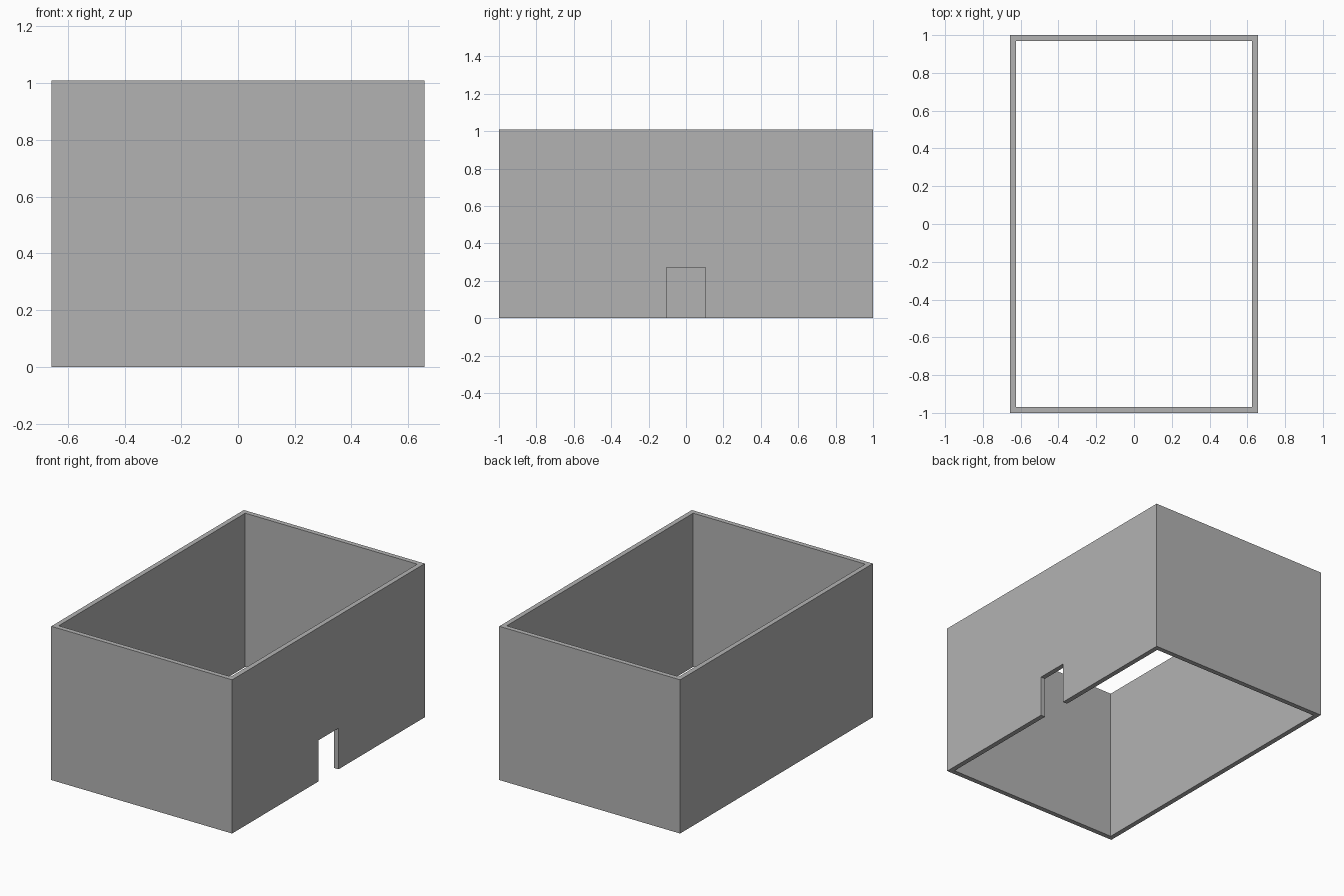
import bpy

if "Cube" in bpy.data.objects:
    bpy.data.objects.remove(bpy.data.objects["Cube"])

W, D, H = 1.315, 2.0, 1.01      # outer width, depth, height
T = 0.032                       # wall thickness
DOOR_W, DOOR_H = 0.21, 0.27

grey = bpy.data.materials.new("wall grey")
grey.diffuse_color = (0.45, 0.45, 0.45, 1)
grey.use_nodes = True
grey.node_tree.nodes["Principled BSDF"].inputs["Base Color"].default_value = grey.diffuse_color


def box(name, size, centre):
    bpy.ops.mesh.primitive_cube_add(size=1, location=centre)
    ob = bpy.context.object
    ob.name = name
    ob.scale = size
    bpy.ops.object.transform_apply(location=True, rotation=True, scale=True)
    ob.data.materials.append(grey)
    return ob


def cut(target, cutter):
    mod = target.modifiers.new("cut", 'BOOLEAN')
    mod.operation = 'DIFFERENCE'
    mod.solver = 'EXACT'
    mod.object = cutter
    bpy.context.view_layer.objects.active = target
    bpy.ops.object.modifier_apply(modifier=mod.name)
    bpy.data.objects.remove(cutter, do_unlink=True)


# Four walls, open at top and bottom
walls = box("walls", (W, D, H), (0, 0, H / 2))
cut(walls, box("room_cutter", (W - 2 * T, D - 2 * T, H + 1), (0, 0, H / 2)))

# Doorway in the middle of the right wall
cut(walls, box("door_cutter", (6 * T, DOOR_W, 2 * DOOR_H), (W / 2 - T / 2, 0, 0)))
